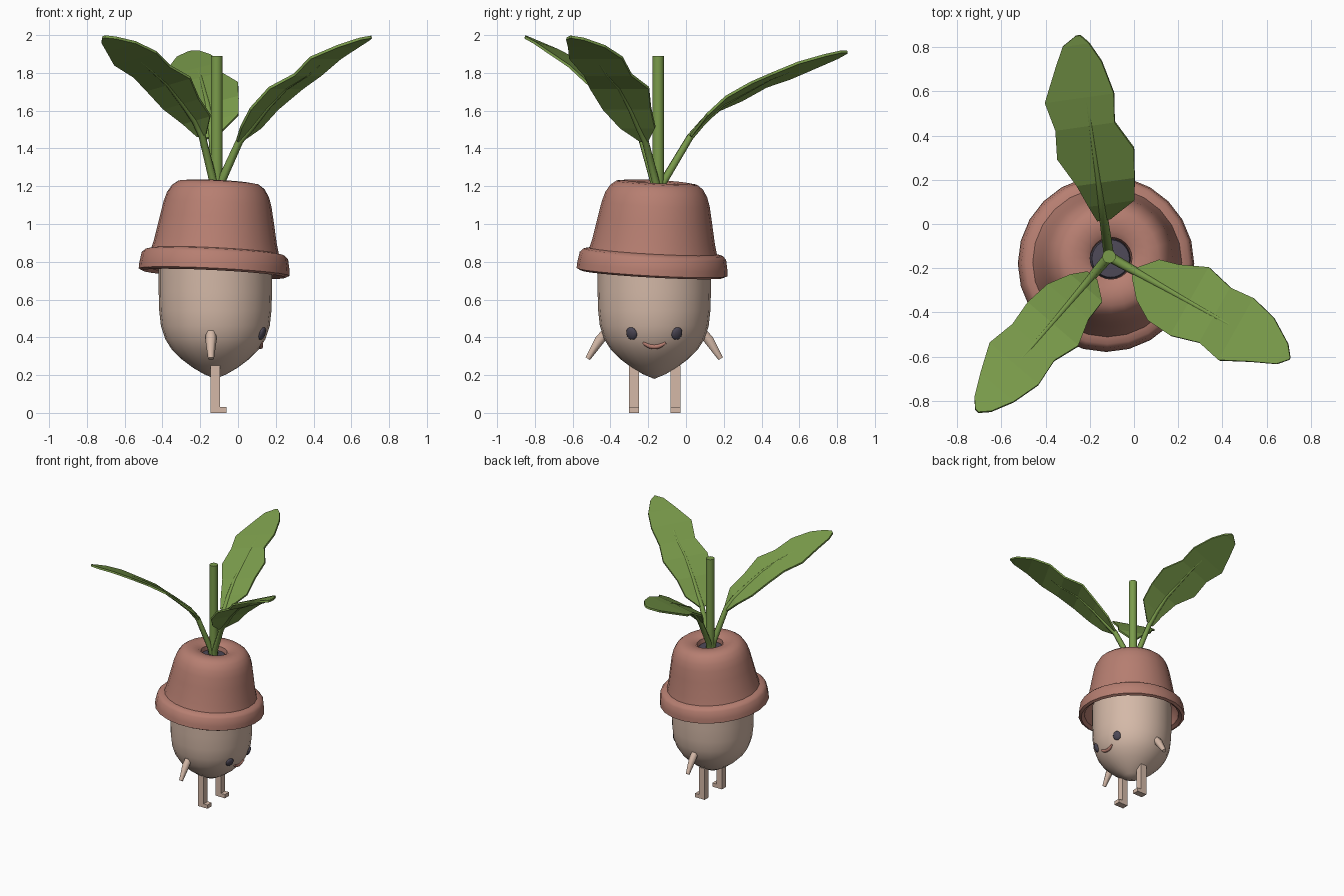
import bpy, bmesh, math
from mathutils import Vector, Matrix

if "Cube" in bpy.data.objects:
    bpy.data.objects.remove(bpy.data.objects["Cube"])


def material(name, rgb):
    m = bpy.data.materials.new(name)
    m.diffuse_color = (*rgb, 1)
    m.use_nodes = True
    m.node_tree.nodes["Principled BSDF"].inputs["Base Color"].default_value = m.diffuse_color
    return m


GREEN = material("leaf green", (0.195, 0.33, 0.07))
CLAY = material("terracotta", (0.47, 0.21, 0.165))
SKIN = material("pale beige", (0.66, 0.485, 0.39))
DARK = material("dark slate", (0.075, 0.066, 0.095))
CX, CY = -0.12, -0.168  # body centre


def finish(name, bm, mat, smooth=None):
    bmesh.ops.recalc_face_normals(bm, faces=bm.faces)
    me = bpy.data.meshes.new(name)
    bm.to_mesh(me)
    bm.free()
    me.materials.append(mat)
    ob = bpy.data.objects.new(name, me)
    bpy.context.collection.objects.link(ob)
    if smooth:
        select(ob)
        bpy.ops.object.shade_smooth_by_angle(angle=math.radians(smooth))
    return ob


def select(ob):
    bpy.ops.object.select_all(action='DESELECT')
    ob.select_set(True)
    bpy.context.view_layer.objects.active = ob


def lathe(name, profile, mat, matrix, sides=24):
    bm = bmesh.new()
    vs = [bm.verts.new((r, 0, z)) for r, z in profile]
    es = [bm.edges.new(p) for p in zip(vs, vs[1:])]
    bmesh.ops.spin(bm, geom=vs + es, cent=(0, 0, 0), axis=(0, 0, 1),
                   angle=math.tau, steps=sides)
    bmesh.ops.remove_doubles(bm, verts=bm.verts, dist=1e-4)
    bm.transform(matrix)
    return finish(name, bm, mat, 40)


def box(bm, lo, hi):
    lo, hi = Vector(lo), Vector(hi)
    bmesh.ops.create_cube(bm, size=1, matrix=Matrix.Translation((lo + hi) / 2)
                          @ Matrix.Diagonal((*(hi - lo), 1)))


def tube(name, points, radii, mat, res=1, smooth=None):
    cu = bpy.data.curves.new(name, 'CURVE')
    cu.dimensions = '3D'
    cu.bevel_depth = 1
    cu.bevel_resolution = res
    cu.use_fill_caps = True
    sp = cu.splines.new('POLY')
    sp.points.add(len(points) - 1)
    for p, co, r in zip(sp.points, points, radii):
        p.co = (*co, 1)
        p.radius = r
    cu.materials.append(mat)
    ob = bpy.data.objects.new(name, cu)
    bpy.context.collection.objects.link(ob)
    select(ob)
    bpy.ops.object.convert(target='MESH')
    if smooth:
        bpy.ops.object.shade_smooth_by_angle(angle=math.radians(smooth))
    return ob


# Body: pointed bulb, hidden top inside the pot
BODY = [(0, .18), (.06, .205), (.12, .24), (.18, .285), (.23, .335), (.265, .39),
        (.288, .46), (.297, .54), (.30, .64), (.30, .80), (.2, .9), (0, .95)]
lathe("body", BODY, SKIN, Matrix.Translation((CX, CY, 0)))


def body_radius(z):
    for (r0, z0), (r1, z1) in zip(BODY, BODY[1:]):
        if z0 <= z <= z1:
            return r0 + (r1 - r0) * (z - z0) / (z1 - z0)


def on_body(dy, z):
    r = body_radius(z)
    return Vector((CX + math.sqrt(r * r - dy * dy), CY + dy, z))


# Upturned pot worn as a hat, slightly tilted
tilt = Vector((0, 0, 1)).rotation_difference(Vector((.05, .055, 1))).to_matrix().to_4x4()
pot_m = Matrix.Translation((-.124, -.177, .797)) @ tilt
lathe("pot", [(.29, .08), (.34, .03), (.355, -.045), (.38, -.062), (.40, -.052),
              (.398, -.02), (.388, .035), (.37, .053), (.338, .06), (.325, .11),
              (.302, .23), (.286, .31), (.27, .36), (.245, .4), (.215, .422),
              (.17, .428), (.12, .422), (.095, .405), (.09, .34)], CLAY, pot_m)
lathe("soil", [(.092, .35), (.085, .375), (0, .38)], DARK, pot_m)

# Eyes and arms on both sides of the face
for side, s in (("left", 1), ("right", -1)):
    p = on_body(s * .12, .42)
    n = Vector((p.x - CX, p.y - CY, -.1)).normalized()
    bm = bmesh.new()
    bmesh.ops.create_uvsphere(bm, u_segments=12, v_segments=8, radius=1)
    bm.transform(Matrix.Translation(p) @ n.to_track_quat('X', 'Z').to_matrix().to_4x4()
                 @ Matrix.Diagonal((.014, .031, .035, 1)))
    finish(side + "_eye", bm, DARK, 60)
    tube(side + "_arm", [(-.143, CY + s * .26, .42), (-.143, CY + s * .29, .385),
                         (-.143, CY + s * .352, .287)], [.028, .03, .016], SKIN)

# Smile
ys = [i / 5 for i in range(-5, 6)]
tube("mouth", [on_body(.06 * t, .35 + .022 * t * t) for t in ys],
     [.013 - .006 * t * t for t in ys], CLAY, 2, 60)

# Legs with feet
for side, s in (("left", 1), ("right", -1)):
    y = CY + s * .11 + .003
    bm = bmesh.new()
    box(bm, (-.145, y - .026, 0), (-.095, y + .026, .25))
    box(bm, (-.095, y - .026, 0), (-.06, y + .026, .03))
    finish(side + "_leg", bm, SKIN)

# Central stem
SX, SY = -.113, -.147
bm = bmesh.new()
bmesh.ops.create_cone(bm, cap_ends=True, segments=12, radius1=.031, radius2=.031, depth=.74,
                      matrix=Matrix.Translation((SX, SY, 1.52)))
finish("stem", bm, GREEN, 40)


def leaf(name, azimuth, roll, rows):
    """rows: distance from stem, height, left half width, right half width"""
    a = math.radians(azimuth)
    out, right = Vector((math.cos(a), math.sin(a), 0)), Vector((math.sin(a), -math.cos(a), roll))
    base = Vector((SX, SY, 0))
    mid = [base + out * r + Vector((0, 0, z)) for r, z, _, _ in rows]
    bm = bmesh.new()
    prev = None
    for m, (_, _, lw, rw) in zip(mid, rows):
        ring = [bm.verts.new(c) for c in (m - right * lw, m, m + right * rw)]
        if prev:
            for i in (0, 1):
                bm.faces.new((prev[i], prev[i + 1], ring[i + 1], ring[i]))
        prev = ring
    ob = finish(name, bm, GREEN)
    mod = ob.modifiers.new("thickness", 'SOLIDIFY')
    mod.thickness = .014
    mod.offset = 0
    # Stalk running on as the midrib
    start = [base + out * .015 + Vector((0, 0, 1.17)), base + out * .025 + Vector((0, 0, 1.22))]
    tube(name + "_stalk", start + mid[:6],
         [.024, .023, .02, .018, .015, .012, .01, .007], GREEN)


leaf("back_leaf", 98, .26, [
    (.17, 1.46, .03, .03), (.24, 1.54, .06, .15), (.34, 1.63, .10, .165), (.47, 1.70, .17, .18),
    (.60, 1.77, .16, .11), (.73, 1.82, .19, .125), (.88, 1.87, .12, .09),
    (.97, 1.90, .075, .045), (1.01, 1.91, .01, .01)])
leaf("right_leaf", -29.5, 0, [
    (.14, 1.44, .02, .03), (.21, 1.51, .10, .11), (.30, 1.61, .125, .165), (.42, 1.72, .18, .175),
    (.55, 1.79, .148, .138), (.665, 1.88, .158, .164), (.79, 1.94, .124, .10),
    (.90, 1.98, .055, .05), (.94, 1.99, .005, .005)])
leaf("left_leaf", 229.5, -.22, [
    (.12, 1.47, .03, .03), (.18, 1.55, .11, .08), (.28, 1.64, .115, .13), (.40, 1.74, .157, .145),
    (.52, 1.81, .118, .133), (.65, 1.88, .134, .157), (.78, 1.94, .10, .10),
    (.88, 1.975, .05, .05), (.92, 1.99, .01, .01)])
